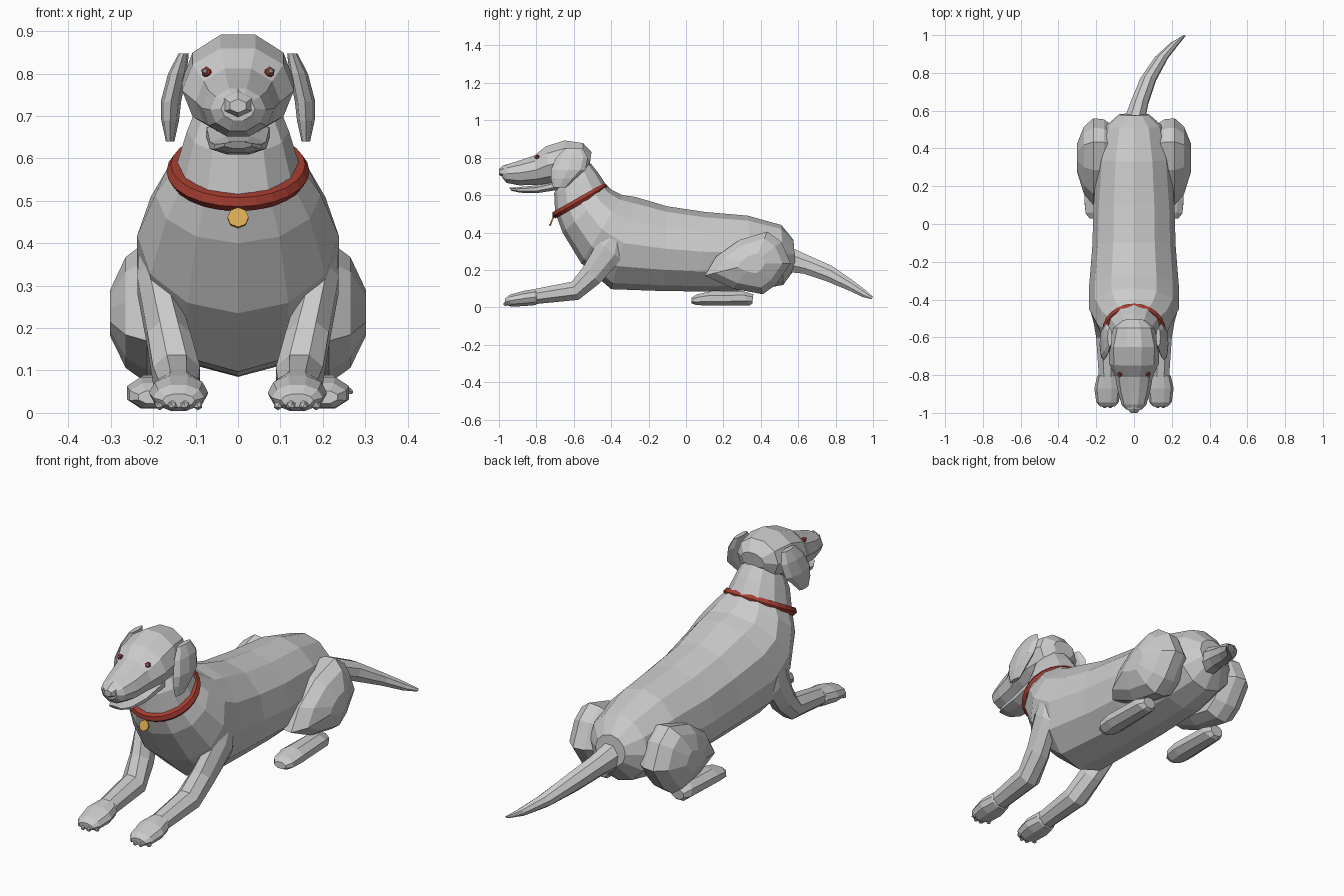
import bpy, bmesh, math
from mathutils import Vector


def material(name, rgb):
    m = bpy.data.materials.new(name)
    m.diffuse_color = (*rgb, 1)
    return m


FUR = material("light grey", (0.6, 0.6, 0.6))
RED = material("collar red", (0.37, 0.045, 0.03))
GOLD = material("tag gold", (0.68, 0.40, 0.08))


def finish(name, bm, mat, mirror=False):
    bmesh.ops.recalc_face_normals(bm, faces=bm.faces)
    me = bpy.data.meshes.new(name)
    bm.to_mesh(me)
    bm.free()
    me.materials.append(mat)
    ob = bpy.data.objects.new(name, me)
    bpy.context.collection.objects.link(ob)
    if mirror:
        ob.modifiers.new("mirror", 'MIRROR').use_axis[0] = True
    return ob


def skin(name, loops, mat=FUR, mirror=False):
    """Bridge equal-length point loops and cap both ends."""
    bm = bmesh.new()
    rows = [[bm.verts.new(p) for p in loop] for loop in loops]
    n = len(rows[0])
    for a, b in zip(rows, rows[1:]):
        for i in range(n):
            j = (i + 1) % n
            bm.faces.new((a[i], a[j], b[j], b[i]))
    bm.faces.new(rows[0])
    bm.faces.new(rows[-1])
    return finish(name, bm, mat, mirror)


def loft(name, rings, n=8, turn=0.0, mirror=False):
    """Rings: top y, top z, bottom y, bottom z, centre x, half width."""
    loops = []
    for ty, tz, by, bz, cx, w in rings:
        mid = Vector((cx, (ty + by) / 2, (tz + bz) / 2))
        up = Vector((0, (ty - by) / 2, (tz - bz) / 2))
        grow = 1 / math.cos(math.pi / n) if turn else 1
        loops.append([mid + Vector((w * math.cos(a), 0, 0)) + up * math.sin(a) * grow
                      for a in (math.tau * (i + turn) / n + math.pi / 2 for i in range(n))])
    return skin(name, loops, mirror=mirror)


# Torso and neck
loft("body", [
    (.575, .36, .585, .21, 0, .08),
    (.51, .44, .52, .12, 0, .155),
    (.33, .49, .36, .09, 0, .195),
    (.10, .51, .08, .085, 0, .215),
    (-.10, .54, -.12, .087, 0, .22),
    (-.27, .59, -.40, .097, 0, .238),
    (-.34, .60, -.56, .235, 0, .238),
    (-.40, .63, -.66, .40, 0, .195),
    (-.43, .66, -.70, .51, 0, .145),
    (-.47, .72, -.705, .61, 0, .12),
    (-.51, .77, -.68, .66, 0, .10)], 12)

# Skull and muzzle
loft("head", [
    (-.505, .83, -.515, .76, 0, .06),
    (-.55, .878, -.55, .695, 0, .11),
    (-.65, .892, -.65, .67, 0, .133),
    (-.75, .86, -.73, .66, 0, .132),
    (-.81, .812, -.80, .655, 0, .10),
    (-.89, .785, -.89, .652, 0, .085),
    (-.955, .765, -.96, .665, 0, .065),
    (-.985, .745, -.98, .69, 0, .04)], 10, .5)
loft("lower_jaw", [
    (-.66, .69, -.67, .63, 0, .08),
    (-.80, .652, -.80, .610, 0, .072),
    (-.90, .642, -.89, .613, 0, .06),
    (-.945, .640, -.935, .624, 0, .035)], 8, .5)
loft("nose", [
    (-.94, .77, -.95, .70, 0, .035),
    (-.98, .757, -.98, .697, 0, .038),
    (-1.0, .74, -1.0, .708, 0, .022)], 6)

# Drooping ears, as stacked level rings: z, centre x, centre y, radius x, radius y
skin("ear", [[(x + rx * math.cos(math.tau * i / 8), y + ry * math.sin(math.tau * i / 8), z)
              for i in range(8)] for z, x, y, rx, ry in [
    (.848, .128, -.60, .012, .05), (.80, .143, -.61, .022, .085),
    (.735, .158, -.63, .024, .092), (.69, .160, -.655, .021, .068),
    (.64, .160, -.675, .010, .035)]], mirror=True)

# Eyes
bm = bmesh.new()
bmesh.ops.create_icosphere(bm, subdivisions=1, radius=.014)
bmesh.ops.translate(bm, verts=bm.verts, vec=(.074, -.795, .803))
finish("eye", bm, RED, True)
bm = bmesh.new()
bmesh.ops.create_icosphere(bm, subdivisions=1, radius=.007)
bmesh.ops.translate(bm, verts=bm.verts, vec=(.078, -.806, .806))
finish("eye_glint", bm, FUR, True)

# Tilted collar and its tag
bpy.ops.mesh.primitive_torus_add(major_segments=24, minor_segments=6, major_radius=.148,
                                 minor_radius=.021, location=(0, -.568, .570),
                                 rotation=(math.radians(29.6), 0, 0))
collar = bpy.context.object
collar.name = "collar"
collar.data.materials.append(RED)
bpy.ops.mesh.primitive_cylinder_add(vertices=8, radius=.025, depth=.009,
                                    location=(0, -.718, .460),
                                    rotation=(math.radians(68), 0, 0))
tag = bpy.context.object
tag.name = "collar_tag"
tag.data.materials.append(GOLD)

# Front legs, paws and claws
loft("front_leg", [
    (-.41, .415, -.345, .37, .212, .022),
    (-.47, .35, -.345, .255, .195, .046),
    (-.55, .215, -.46, .13, .163, .055),
    (-.61, .137, -.575, .04, .145, .060),
    (-.81, .098, -.80, .018, .140, .050)], 8, .5, True)
loft("front_paw", [
    (-.785, .085, -.785, .03, .14, .035),
    (-.805, .098, -.805, .012, .14, .055),
    (-.87, .088, -.87, .006, .14, .070),
    (-.945, .066, -.94, .005, .14, .060),
    (-.968, .045, -.965, .014, .14, .038)], 10, .5, True)
bm = bmesh.new()
for x, y in ((.095, -.945), (.125, -.965), (.155, -.965), (.185, -.945)):
    verts = bmesh.ops.create_icosphere(bm, subdivisions=1, radius=.012)["verts"]
    bmesh.ops.translate(bm, verts=verts, vec=(x, y, .018))
finish("front_claws", bm, FUR, True)

# Hind thighs: one side outline scaled through the thickness
outline = [(.10, .17), (.16, .27), (.285, .36), (.435, .405), (.51, .35),
           (.56, .235), (.48, .12), (.41, .07), (.25, .10)]
skin("hind_thigh", [[(x, .36 + (y - .36) * s, .235 + (z - .235) * s) for y, z in outline]
                    for x, s in ((.11, .8), (.16, .97), (.215, 1), (.265, .78), (.302, .32))],
     mirror=True)
loft("hind_foot", [
    (.36, .07, .355, .02, .205, .035),
    (.30, .088, .34, .010, .205, .052),
    (.13, .085, .11, .010, .205, .062),
    (.06, .07, .055, .012, .205, .055),
    (.03, .052, .028, .022, .205, .032)], 8, .5, True)

# Curved tail
loft("tail", [
    (.55, .325, .53, .19, 0, .06),
    (.66, .275, .63, .18, .03, .050),
    (.78, .222, .75, .14, .075, .045),
    (.89, .145, .87, .09, .145, .037),
    (.965, .088, .945, .055, .215, .024),
    (1.0, .056, .99, .044, .265, .007)], 8, .5)
